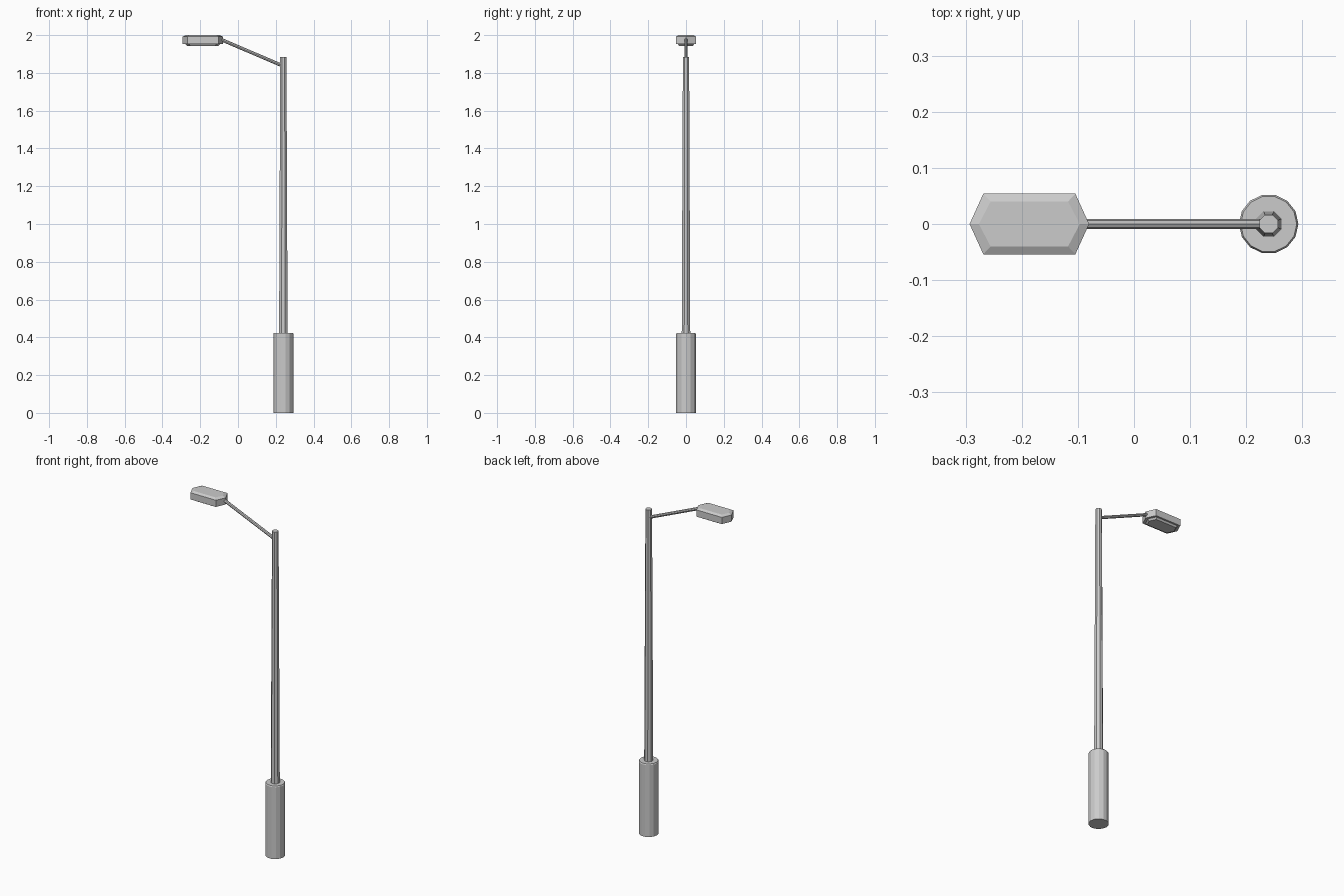
import bpy, bmesh, math
from mathutils import Vector

if "Cube" in bpy.data.objects:
    bpy.data.objects.remove(bpy.data.objects["Cube"])

def make_object(name, bm):
    bmesh.ops.recalc_face_normals(bm, faces=bm.faces)
    mesh = bpy.data.meshes.new(name)
    bm.to_mesh(mesh)
    bm.free()
    ob = bpy.data.objects.new(name, mesh)
    bpy.context.collection.objects.link(ob)
    return ob

def loft(name, rings):
    """Join matching rings of points into a closed solid."""
    bm = bmesh.new()
    loops = [[bm.verts.new(p) for p in ring] for ring in rings]
    n = len(loops[0])
    for a, b in zip(loops, loops[1:]):
        for i in range(n):
            j = (i + 1) % n
            bm.faces.new((a[i], a[j], b[j], b[i]))
    bm.faces.new(loops[0][::-1])
    bm.faces.new(loops[-1])
    return make_object(name, bm)

def circle(x, z, r, sides, turn=0.0):
    return [(x + r * math.cos(turn + math.tau * i / sides),
             r * math.sin(turn + math.tau * i / sides), z) for i in range(sides)]

POLE_X = 0.24

# Wide base sleeve with a slightly eased rim
loft("base", [circle(POLE_X, z, r, 14) for z, r in
              ((0, 0.053), (0.418, 0.053), (0.424, 0.050))])

# Tapered pole
loft("pole", [circle(POLE_X, z, r, 8, math.pi / 8) for z, r in
              ((0.40, 0.0245), (1.07, 0.0215), (1.885, 0.0178))])

# Sloping arm from the pole up to the lamp
start, end = Vector((0.24, 0, 1.836)), Vector((-0.095, 0, 1.979))
axis = (end - start).normalized()
side = Vector((0, 1, 0))
up = axis.cross(side)
def arm_ring(c, r, sides=8):
    return [c + r * (math.cos(math.tau * i / sides) * side +
                     math.sin(math.tau * i / sides) * up) for i in range(sides)]
loft("arm", [arm_ring(start, 0.009), arm_ring(end, 0.009)])

# Six-sided lamp head
HEAD_X = -0.1865
def head_ring(z, tip, shoulder, width):
    pts = ((tip, 0), (shoulder, width), (-shoulder, width),
           (-tip, 0), (-shoulder, -width), (shoulder, -width))
    return [(HEAD_X + x, y, z) for x, y in pts]

loft("lamp_head", [head_ring(1.953, 0.1065, 0.082, 0.054),
                   head_ring(1.992, 0.1065, 0.082, 0.054),
                   head_ring(2.0, 0.090, 0.069, 0.040)])

# Shallow lens underneath
loft("lamp_lens", [head_ring(1.955, 0.094, 0.073, 0.045),
                   head_ring(1.943, 0.084, 0.066, 0.037)])
